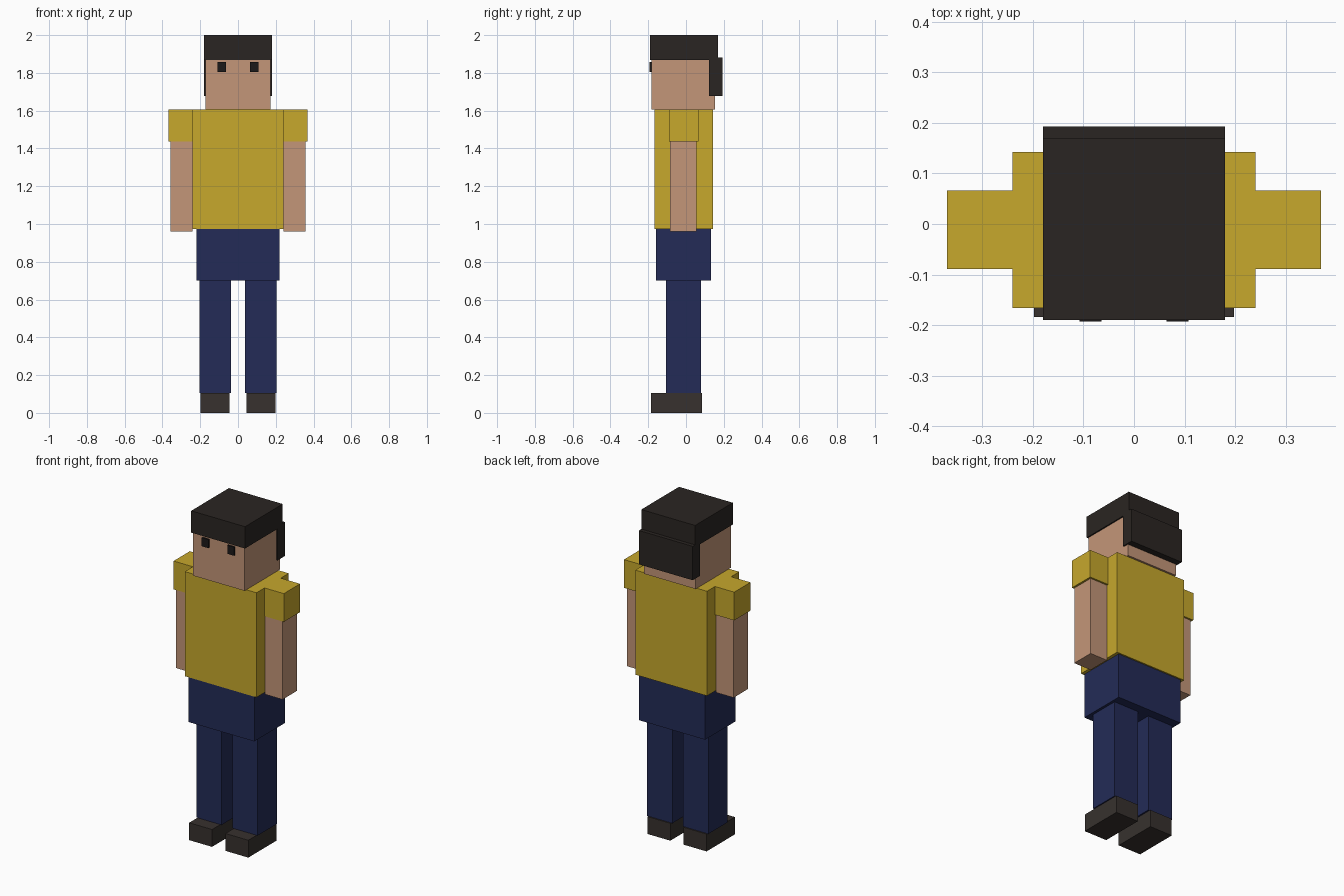
import bpy

if "Cube" in bpy.data.objects:
    bpy.data.objects.remove(bpy.data.objects["Cube"])


def material(name, rgb):
    """Material from an sRGB 0-255 colour."""
    m = bpy.data.materials.new(name)
    linear = [((c / 255 + 0.055) / 1.055) ** 2.4 for c in rgb]
    m.diffuse_color = (*linear, 1)
    m.use_nodes = True
    m.node_tree.nodes["Principled BSDF"].inputs["Base Color"].default_value = m.diffuse_color
    return m


shirt = material("shirt_yellow", (199, 168, 44))
skin = material("skin_tan", (196, 150, 120))
navy = material("trouser_navy", (35, 43, 87))
dark = material("hair_dark", (42, 37, 34))
shoe = material("shoe_brown", (55, 49, 46))
black = material("eye_black", (28, 25, 25))


def box(name, x, y, z, mat):
    """Box spanning the given (min, max) ranges."""
    bpy.ops.mesh.primitive_cube_add(
        size=1, location=[(a + b) / 2 for a, b in (x, y, z)])
    ob = bpy.context.object
    ob.name = name
    ob.scale = [b - a for a, b in (x, y, z)]
    bpy.ops.object.transform_apply(location=False, rotation=False, scale=True)
    ob.data.materials.append(mat)


def pair(name, x, y, z, mat):
    """The same box on both sides of x = 0."""
    box(name + "_left", x, y, z, mat)
    box(name + "_right", (-x[1], -x[0]), y, z, mat)


# Head and hair
box("head", (-0.172, 0.172), (-0.183, 0.154), (1.607, 1.868), skin)
box("hair_top", (-0.18, 0.18), (-0.19, 0.17), (1.868, 2.0), dark)
box("hair_back", (-0.18, 0.18), (0.122, 0.193), (1.677, 1.882), dark)
pair("eye", (0.064, 0.108), (-0.193, -0.18), (1.806, 1.858), black)

# Torso and hips
box("torso", (-0.24, 0.24), (-0.166, 0.142), (0.974, 1.607), shirt)
box("hips", (-0.221, 0.221), (-0.16, 0.133), (0.70, 0.974), navy)

# Arms
pair("sleeve", (0.24, 0.369), (-0.089, 0.066), (1.436, 1.607), shirt)
pair("arm", (0.24, 0.357), (-0.084, 0.055), (0.961, 1.436), skin)

# Legs and shoes
pair("leg", (0.036, 0.205), (-0.105, 0.079), (0.105, 0.70), navy)
pair("shoe", (0.045, 0.198), (-0.184, 0.086), (0.0, 0.105), shoe)
